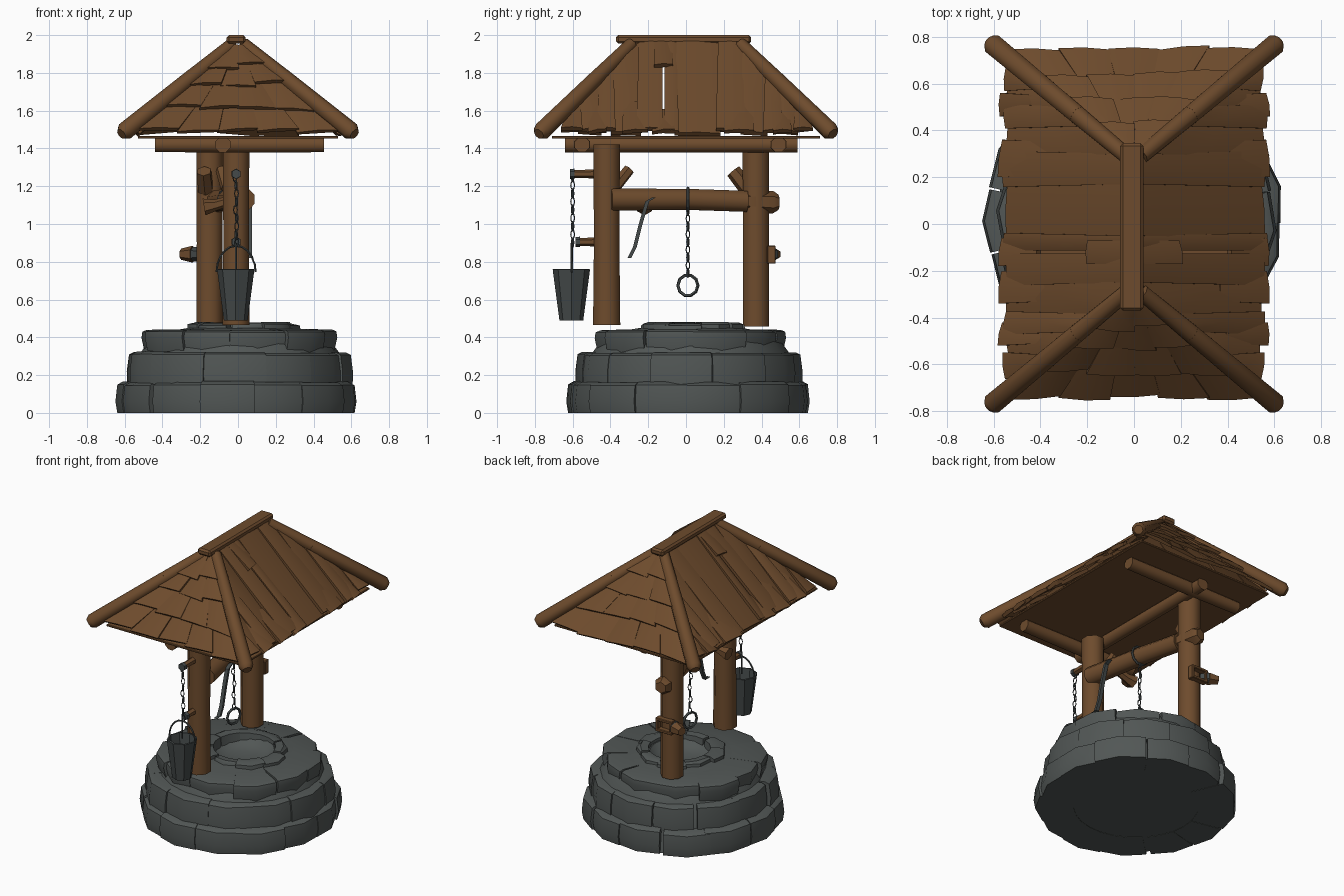
import bpy, bmesh, math, random
from mathutils import Vector as V

if "Cube" in bpy.data.objects:
    bpy.data.objects.remove(bpy.data.objects["Cube"])
random.seed(4)
R = random.uniform


def material(name, col):
    m = bpy.data.materials.new(name)
    m.diffuse_color = (*col, 1)
    m.use_nodes = True
    m.node_tree.nodes["Principled BSDF"].inputs["Base Color"].default_value = m.diffuse_color
    return m


WOOD = material("brown wood", (.155, .071, .026))
STONE = material("grey stone", (.083, .094, .091))
IRON = material("dark iron", (.058, .068, .068))


def finish(bm, name, mat, angle=35):
    bmesh.ops.recalc_face_normals(bm, faces=bm.faces)
    me = bpy.data.meshes.new(name)
    bm.to_mesh(me)
    bm.free()
    ob = bpy.data.objects.new(name, me)
    bpy.context.collection.objects.link(ob)
    me.materials.append(mat)
    bpy.ops.object.select_all(action='DESELECT')
    ob.select_set(True)
    bpy.context.view_layer.objects.active = ob
    bpy.ops.object.shade_smooth_by_angle(angle=math.radians(angle))
    return ob


def bridge(bm, rings):
    """Skin a list of vertex loops and cap both ends."""
    n = len(rings[0])
    vs = [[bm.verts.new(p) for p in r] for r in rings]
    for a, b in zip(vs, vs[1:]):
        for i in range(n):
            bm.faces.new((a[i], a[(i + 1) % n], b[(i + 1) % n], b[i]))
    bm.faces.new(vs[0])
    bm.faces.new(vs[-1])


def tube(name, pts, radii, mat, n=8):
    bm = bmesh.new()
    pts = [V(p) for p in pts]
    rings = []
    for i, p in enumerate(pts):
        d = pts[min(i + 1, len(pts) - 1)] - pts[max(i - 1, 0)]
        ref = V((0, 0, 1)) if abs(d.normalized().z) < .95 else V((0, 1, 0))
        s = d.cross(ref).normalized()
        t = s.cross(d).normalized()
        rings.append([p + radii[i] * (s * math.cos(a) + t * math.sin(a))
                      for a in [(k + .5) * math.tau / n for k in range(n)]])
    bridge(bm, rings)
    return finish(bm, name, mat, 50)


def box(name, lo, hi, mat, bevel=.01):
    bm = bmesh.new()
    (a, b, c), (d, e, f) = lo, hi
    bridge(bm, [[(a, b, z), (d, b, z), (d, e, z), (a, e, z)] for z in (c, f)])
    bmesh.ops.bevel(bm, geom=bm.edges[:], offset=bevel, segments=1, affect='EDGES')
    return finish(bm, name, mat)


def lathe(name, profile, centre, mat, n):
    bm = bmesh.new()
    bridge(bm, [[(centre[0] + r * math.cos(k * math.tau / n), centre[1] + r * math.sin(k * math.tau / n), z)
                 for k in range(n)] for r, z in profile])
    return finish(bm, name, mat)


def ring(name, loc, rot, r, t, scale=(1, 1, 1), segs=8):
    bpy.ops.mesh.primitive_torus_add(location=loc, rotation=rot, major_radius=r, minor_radius=t,
                                     major_segments=segs, minor_segments=5)
    ob = bpy.context.object
    ob.name, ob.scale = name, scale
    ob.data.materials.append(IRON)


# Stone courses: rings of wedge-shaped blocks
def course(name, count, profile, jitter, phase, c=(0, .02)):
    bm = bmesh.new()
    for i in range(count):
        a0 = (i + phase + R(-.1, .1)) * math.tau / count
        a1 = (i + phase + 1 + R(-.04, .1)) * math.tau / count
        j, h = R(-jitter, jitter), R(-.006, .002)
        rings = []
        for k in range(3):
            a = a0 + (a1 - a0) * k / 2
            g = -.012 if k != 1 else .006
            rings.append([(c[0] + (r + (j + g if o else 0)) * math.cos(a),
                           c[1] + (r + (j + g if o else 0)) * math.sin(a), z + (h if z > .1 else 0))
                          for r, z, o in profile])
        bridge(bm, rings)
    return finish(bm, name, STONE, 40)


course("stone_course_bottom", 13, [(.4, 0, 0), (.63, 0, 1), (.64, .06, 1), (.63, .15, 1), (.60, .167, 1), (.4, .167, 0)], .014, 0)
course("stone_course_middle", 12, [(.35, .15, 0), (.595, .15, 1), (.597, .22, 1), (.585, .31, 1), (.56, .322, 1), (.35, .322, 0)], .014, .4)
course("stone_course_upper", 11, [(.24, .31, 0), (.50, .31, 1), (.52, .40, 1), (.515, .432, 1), (.49, .442, 1), (.24, .445, 0)], .016, .1)
course("stone_rim", 9, [(.19, .38, 0), (.285, .42, 1), (.28, .468, 1), (.25, .48, 0), (.20, .475, 0)], .02, .3, (.03, .03))
lathe("well_core", [(.60, .002), (.57, .14), (.54, .3), (.45, .42), (.27, .45), (.21, .45), (.17, .41), (.1, .39), (.01, .385)],
      (.01, .025), STONE, 22)

# Posts, windlass and stubs
tube("front_post", [(-.01, -.42, .465), (-.01, -.42, .9), (-.01, -.42, 1.42)], [.078, .073, .076], WOOD)
tube("back_post", [(-.15, .37, .457), (-.15, .37, .9), (-.15, .37, 1.42)], [.075, .074, .076], WOOD)
tube("windlass_log", [(.03, -.40, 1.13), (-.05, .02, 1.13), (-.11, .32, 1.12)], [.063, .06, .06], WOOD)
tube("windlass_end", [(-.12, .32, 1.12), (-.14, .46, 1.115), (-.145, .49, 1.115)], [.05, .06, .04], WOOD, 6)
tube("windlass_handle", [(-.02, -.22, 1.13), (-.12, -.22, 1.10), (-.18, -.22, 1.09)], [.025, .03, .045], WOOD, 6)
tube("front_branch_stub", [(-.06, -.38, 1.19), (-.09, -.30, 1.29)], [.032, .03], WOOD, 6)
tube("back_branch_stub", [(-.17, .33, 1.18), (-.18, .25, 1.28)], [.045, .04], WOOD, 6)

# Ceiling and the logs that carry it
box("ceiling", (-.53, -.71, 1.452), (.53, .71, 1.466), WOOD, .003)
tube("ceiling_log_long", [(-.08, -.64, 1.42), (-.08, .59, 1.42)], [.044, .044], WOOD)
for y in (-.55, .49):
    tube("ceiling_log_cross", [(-.44, y, 1.42), (0, y, 1.42), (.455, y, 1.42)], [.042, .046, .043], WOOD)

# Pegs on the front post
for z, y in ((1.265, -.60), (.905, -.57)):
    tube("peg", [(-.01, -.48, z), (-.01, y, z)], [.024, .02], WOOD, 6)
    tube("peg_cap", [(-.01, y + .01, z), (-.01, y - .015, z)], [.028, .026], IRON, 6)


# Roof boards laid on sloping faces
def slope(axis, sign):
    """Maps (u along eave, v up the slope, lift) to a point."""
    def f(u, v, w):
        if axis == 'x':
            return V((sign * (.53 - .51 * v + w * .68), u, 1.46 + .49 * v + w * .73))
        return V((u, sign * (.72 - .41 * v + w * .73), 1.46 + .475 * v + w * .68))
    return f


def board(bm, f, us, vs, lift, th=.02):
    """us: bottom left/right, top left/right; vs: bottom pair, top pair."""
    skew = R(-.014, .014)
    rings = []
    for t in (0, .5, 1):
        row = []
        for s, dw in ((0, 0), (1, 0), (1, th), (.5, th + .008), (0, th)):
            ub = us[0] + (us[1] - us[0]) * s
            ut = us[2] + (us[3] - us[2]) * s
            vb = vs[0] + (vs[1] - vs[0]) * s
            vt = vs[2] + (vs[3] - vs[2]) * s
            row.append(f(ub + (ut - ub) * t, vb + (vt - vb) * t,
                         lift * (1 - t) + dw + skew * (s - .5)))
        rings.append(row)
    bridge(bm, rings)


def hip(u):
    return min(1, max(.06, (.71 - abs(u)) / .40))


edges = [-.65, -.56, -.46, -.385, -.25, -.125, -.113, -.05, .17, .30, .42, .50, .58, .66]
for sign, label in ((1, "right"), (-1, "left")):
    bm = bmesh.new()
    f = slope('x', sign)
    for i, (a, b) in enumerate(zip(edges, edges[1:])):
        if i == 5:
            continue  # narrow gap between boards
        lo = R(-.01, .04)
        board(bm, f, (a - (.012 if i != 6 else 0), b + (.012 if i != 4 else 0), a, b),
              (lo, lo + R(-.02, .02), hip(a), hip(b)), (.004 if i % 2 else .024) + R(0, .008))
    # short patch boards at the eave and over both ends of the gap
    for a, b, v in ((-.34, -.2, .35), (-.18, -.06, .26), (.2, .36, .42), (-.52, -.42, .3), (.46, .56, .25)):
        board(bm, f, (a, b, a + .01, b - .01), (-.02, 0, v, v), .036)
    board(bm, f, (-.17, -.07, -.17, -.07), (.7, .72, 1, 1), .03)
    finish(bm, label + "_roof_boards", WOOD)

rows = [(0, .36, 5), (.27, .62, 4), (.52, .84, 3), (.74, 1.0, 2)]
for sign, label in ((-1, "front"), (1, "back")):
    bm = bmesh.new()
    f = slope('y', sign)
    for k, (v0, v1, n) in enumerate(rows):
        w0, w1 = .53 - .49 * v0, .53 - .49 * v1
        for i in range(n):
            s0, s1 = -1 + 2 * i / n, -1 + 2 * (i + 1) / n
            d = R(-.02, .03)
            board(bm, f, (s0 * w0 - .004, s1 * w0 + .004, s0 * w1, s1 * w1),
                  (v0 + d, v0 + d + R(-.03, .03), v1, v1), .02 + R(0, .012), .016)
    finish(bm, label + "_roof_shingles", WOOD)

# Ridge beam and hip logs
box("ridge_beam", (-.06, -.37, 1.955), (.04, .345, 2.0), WOOD, .012)
for sx in (-1, 1):
    for sy in (-1, 1):
        top, low = V((sx * .03, sy * .29, 1.95)), V((sx * .60, sy * .765, 1.49))
        mid = top.lerp(low, .4)
        tube("hip_log_upper", [top, mid], [.036, .042], WOOD)
        tube("hip_log_lower", [mid - (low - top) * .03, low, low.lerp(top, -.03)], [.042, .048, .03], WOOD)


# Chains: links turned by a quarter each
def chain(x, y, z0, z1, n):
    h = (z1 - z0) / n
    for i in range(n):
        ring("chain_link", (x + R(-.006, .006), y, z0 + (i + .5) * h),
             (math.pi / 2, 0, (i % 2) * math.pi / 2 + .4), h * .52, .005, (.5, 1, 1))


chain(-.012, -.6, .88, 1.27, 9)
chain(-.04, .01, .72, 1.09, 9)
ring("rope_loop", (-.04, .01, 1.13), (math.pi / 2, 0, 0), .064, .008, segs=10)
ring("hanging_ring", (-.04, .01, .675), (math.pi / 2, 0, 1.3), .055, .009, segs=10)

# Bucket with open top and wire handle
lathe("bucket", [(.063, .49), (.099, .76), (.088, .762), (.065, .56)], (-.012, -.607), IRON, 8)
arc = [(-.01 + .103 * math.cos(a), -.605, .745 + .14 * math.sin(a)) for a in [math.pi * k / 10 for k in range(11)]]
tube("bucket_handle", arc, [.006] * 11, IRON, 5)
tube("bucket_drop_link", [(-.01, -.605, .76), (-.01, -.605, .9)], [.006, .006], IRON, 5)

# Curved iron strap hanging beside the windlass
bm = bmesh.new()
strap = [(-.18, 1.14), (-.215, 1.12), (-.25, 1.0), (-.28, .88), (-.31, .82), (-.345, .82)]
bridge(bm, [[(x, y + d, z) for x, d in ((.05, 0), (.075, 0), (.075, .02), (.05, .02))] for y, z in strap])
finish(bm, "iron_strap", IRON)

# Latch on the back post: wooden frame, peg and iron clasp
for z in (.79, .865):
    box("latch_frame_bar", (-.22, .43, z), (-.09, .475, z + .02), WOOD, .004)
for x in (-.22, -.11):
    box("latch_frame_side", (x, .43, .79), (x + .02, .475, .885), WOOD, .004)
tube("latch_clasp", [(-.2, .42, .84), (-.245, .46, .84)], [.035, .04], IRON, 6)
tube("latch_peg", [(-.24, .45, .84), (-.30, .475, .84)], [.045, .03], WOOD, 6)
